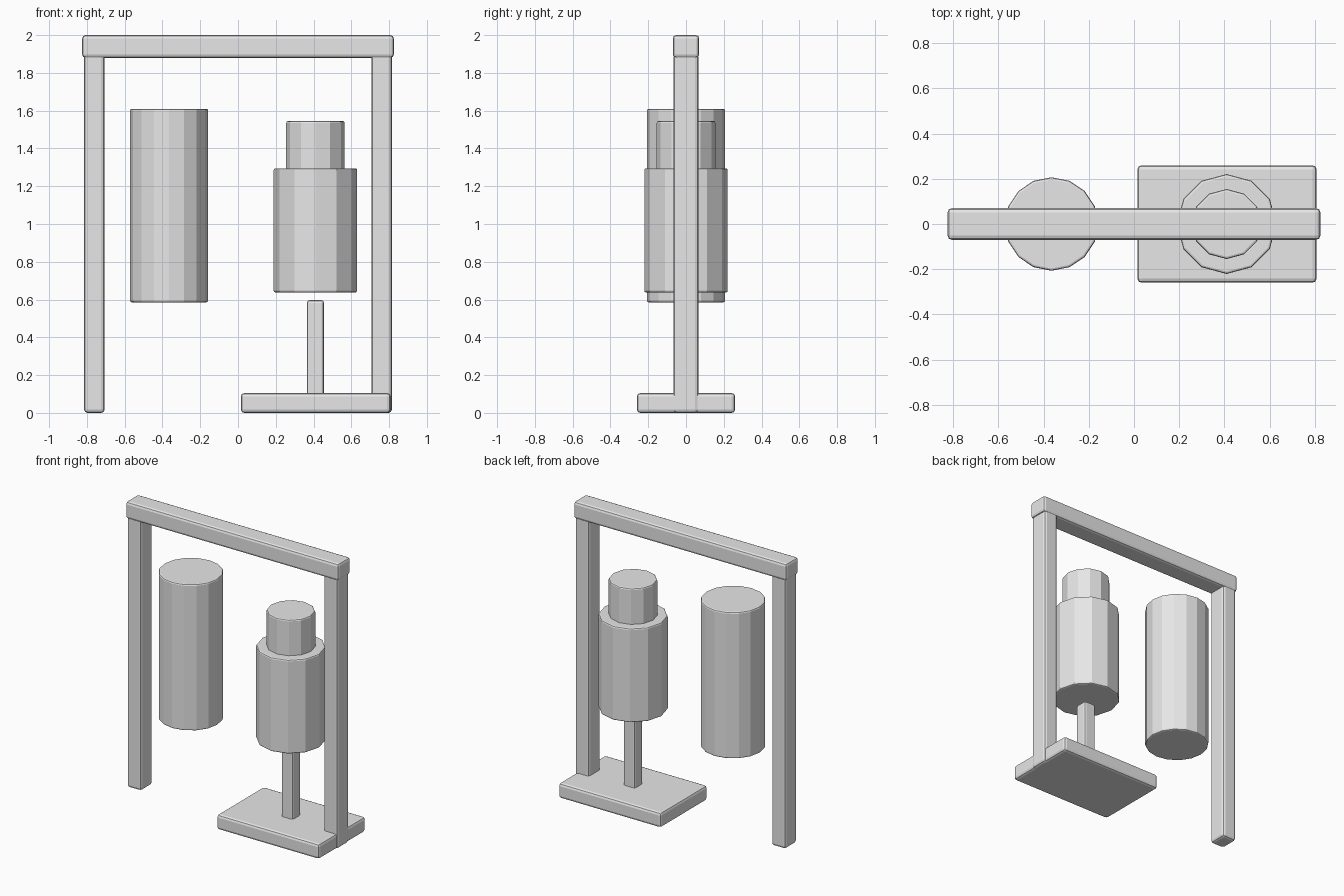
import bpy
import math

if "Cube" in bpy.data.objects:
    bpy.data.objects.remove(bpy.data.objects["Cube"])

grey = bpy.data.materials.new("light_grey")
grey.diffuse_color = (0.8, 0.8, 0.8, 1)
grey.use_nodes = True
grey.node_tree.nodes["Principled BSDF"].inputs["Base Color"].default_value = grey.diffuse_color


def finish(name, width):
    """Name the active object, colour it and soften its hard edges."""
    ob = bpy.context.object
    ob.name = name
    ob.data.name = name
    ob.data.materials.append(grey)
    bpy.ops.object.transform_apply(location=False, rotation=False, scale=True)
    bev = ob.modifiers.new("soft_edges", 'BEVEL')
    bev.width = width
    bev.segments = 2
    bev.limit_method = 'ANGLE'
    bev.angle_limit = math.radians(40)
    return ob


def box(name, x, y, z, width=0.018):
    """Box from (min, max) ranges."""
    r = (x, y, z)
    bpy.ops.mesh.primitive_cube_add(size=1, location=[(a + b) / 2 for a, b in r])
    bpy.context.object.scale = [b - a for a, b in r]
    return finish(name, width)


def drum(name, x, radius, z0, z1, sides):
    """Upright faceted cylinder."""
    bpy.ops.mesh.primitive_cylinder_add(vertices=sides, radius=radius, depth=z1 - z0,
                                        location=(x, 0, (z0 + z1) / 2))
    return finish(name, 0.01)


# Frame: two posts and a slightly larger top beam
box("left_post", (-0.815, -0.706), (-0.066, 0.066), (0, 1.9))
box("right_post", (0.706, 0.815), (-0.066, 0.066), (0, 1.9))
box("top_beam", (-0.825, 0.825), (-0.07, 0.07), (1.88, 2.0))

# Foot plate with short stand rod
box("base_plate", (0.015, 0.808), (-0.26, 0.26), (0, 0.105))
box("stand_rod", (0.365, 0.455), (-0.045, 0.045), (0.08, 0.597), 0.014)

# Hanging bag
drum("hanging_bag", -0.365, 0.207, 0.585, 1.61, 16)

# Stepped dummy: body and head
drum("dummy_body", 0.41, 0.221, 0.637, 1.295, 12)
drum("dummy_head", 0.41, 0.155, 1.27, 1.545, 12)
